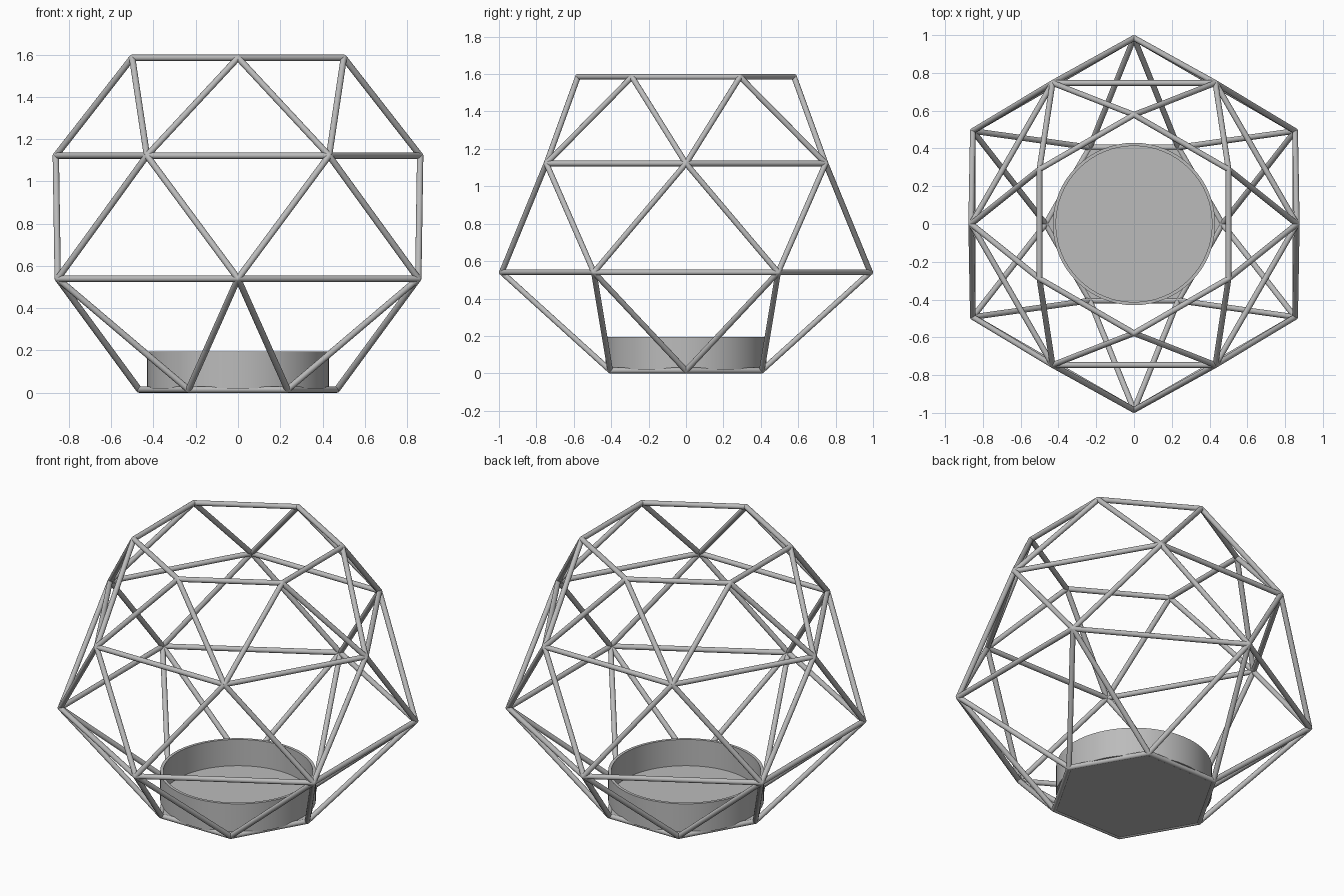
import bpy, bmesh, math
from mathutils import Vector

cube = bpy.data.objects.get("Cube")
if cube:
    bpy.data.objects.remove(cube, do_unlink=True)

STRUT = 0.015

metal = bpy.data.materials.new("grey metal")
metal.use_nodes = True
grey = (0.5, 0.5, 0.5, 1)
metal.diffuse_color = grey
metal.node_tree.nodes["Principled BSDF"].inputs["Base Color"].default_value = grey


def finish(obj, name):
    obj.name = name
    obj.data.materials.clear()
    obj.data.materials.append(metal)
    bpy.ops.object.select_all(action='DESELECT')
    obj.select_set(True)
    bpy.context.view_layer.objects.active = obj
    bpy.ops.object.shade_smooth_by_angle(angle=math.radians(40))


def strut(a, b, name):
    d = b - a
    bpy.ops.mesh.primitive_cylinder_add(vertices=16, radius=STRUT, depth=d.length,
                                        location=(a + b) / 2)
    obj = bpy.context.object
    obj.rotation_euler = d.to_track_quat('Z', 'Y').to_euler()
    finish(obj, name)


def ring(radius, z, turn):
    return [Vector((radius * math.cos(math.radians(60 * i + turn)),
                    radius * math.sin(math.radians(60 * i + turn)), z)) for i in range(6)]


# Four hexagonal rings, each turned half a step from the one below
rings = [ring(0.468, STRUT, 0), ring(0.985, 0.54, 30),
         ring(0.862, 1.122, 0), ring(0.578, 1.585, 30)]
names = ["base", "lower", "upper", "top"]

for k, pts in enumerate(rings):
    for i, p in enumerate(pts):
        strut(p, pts[(i + 1) % 6], f"{names[k]}_ring_strut")
        # Rounded joint where the struts meet
        bpy.ops.mesh.primitive_uv_sphere_add(segments=12, ring_count=8, radius=STRUT, location=p)
        finish(bpy.context.object, f"{names[k]}_joint")
        # Diagonal struts up to the two nearest joints of the next ring
        if k < 3:
            step = -1 if k % 2 == 0 else 1
            for j in (i, (i + step) % 6):
                strut(p, rings[k + 1][j], f"{names[k]}_diagonal_strut")

# Hexagonal floor plate between the base struts
bpy.ops.mesh.primitive_cylinder_add(vertices=6, radius=0.468, depth=0.022,
                                    location=(0, 0, 0.015), rotation=(0, 0, math.radians(30)))
finish(bpy.context.object, "base_plate")

# Open round cup, revolved from its wall profile
profile = [(0, 0.02), (0.43, 0.02), (0.43, 0.195), (0.413, 0.195), (0.413, 0.035), (0, 0.035)]
bm = bmesh.new()
vs = [bm.verts.new((r, 0, z)) for r, z in profile]
edges = [bm.edges.new(pair) for pair in zip(vs, vs[1:])]
bmesh.ops.spin(bm, geom=vs + edges, cent=(0, 0, 0), axis=(0, 0, 1),
               angle=math.tau, steps=64)
bmesh.ops.remove_doubles(bm, verts=bm.verts, dist=0.0005)
bmesh.ops.recalc_face_normals(bm, faces=bm.faces)
mesh = bpy.data.meshes.new("cup")
bm.to_mesh(mesh)
bm.free()
cup = bpy.data.objects.new("cup", mesh)
bpy.context.collection.objects.link(cup)
finish(cup, "cup")
